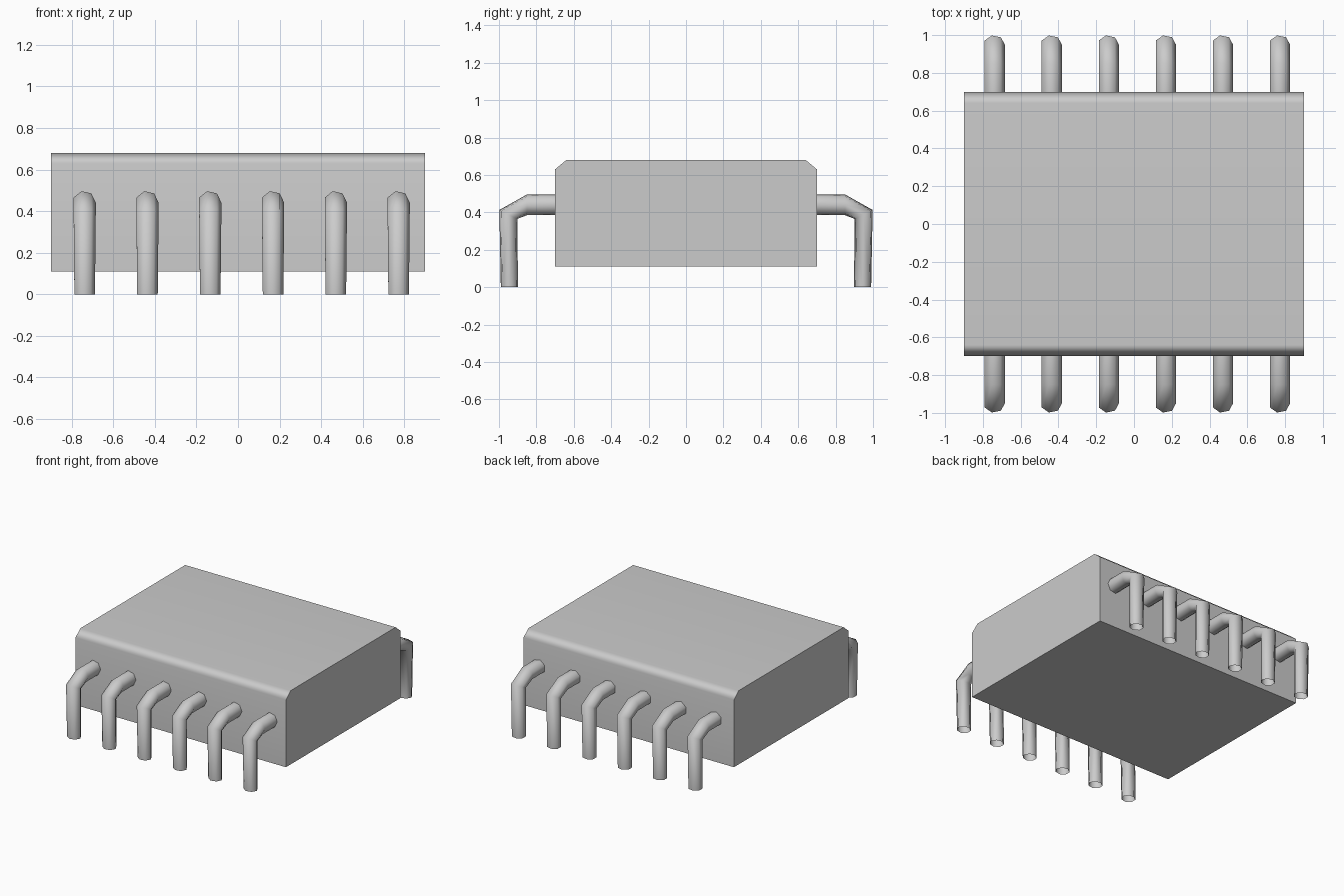
import bpy, bmesh
from math import cos, sin, pi, radians

if "Cube" in bpy.data.objects:
    bpy.data.objects.remove(bpy.data.objects["Cube"])


def finish(bm, name, angle):
    bmesh.ops.recalc_face_normals(bm, faces=bm.faces)
    mesh = bpy.data.meshes.new(name)
    bm.to_mesh(mesh)
    bm.free()
    obj = bpy.data.objects.new(name, mesh)
    bpy.context.collection.objects.link(obj)
    bpy.ops.object.select_all(action='DESELECT')
    obj.select_set(True)
    bpy.context.view_layer.objects.active = obj
    bpy.ops.object.shade_smooth_by_angle(angle=radians(angle))
    return obj


# Chip body: chamfered end profile extruded along x
profile = [(-0.7, 0.11), (0.7, 0.11), (0.7, 0.63),
           (0.64, 0.68), (-0.64, 0.68), (-0.7, 0.63)]
bm = bmesh.new()
face = bm.faces.new([bm.verts.new((-0.9, y, z)) for y, z in profile])
ext = bmesh.ops.extrude_face_region(bm, geom=[face])
new_verts = [g for g in ext['geom'] if isinstance(g, bmesh.types.BMVert)]
bmesh.ops.translate(bm, vec=(1.8, 0, 0), verts=new_verts)
body = finish(bm, "chip_body", 60)
weighted = body.modifiers.new("flat_top_normals", 'WEIGHTED_NORMAL')
weighted.keep_sharp = True

# Bent pins: seven-sided open tubes; each ring is (outer, inner) in (y, z)
SIDES = 7
RINGS = [((0.69, 0.496), (0.69, 0.385)),
         ((0.85, 0.496), (0.85, 0.385)),
         ((0.998, 0.413), (0.902, 0.365)),
         ((0.99, 0.0), (0.898, 0.0))]
PEAK = sin(4 * pi / SIDES)


def add_pin(index):
    x = 0.015 + (index - 2.5) * 0.302
    bm = bmesh.new()
    loops = []
    for n, (outer, inner) in enumerate(RINGS):
        radius = 0.052 if n == 3 else 0.056
        loop = []
        for k in range(SIDES):
            a = 2 * pi * k / SIDES
            t = 0.5 + 0.5 * sin(a) / PEAK
            y = inner[0] + (outer[0] - inner[0]) * t
            z = inner[1] + (outer[1] - inner[1]) * t
            loop.append(bm.verts.new((x + radius * cos(a), y, z)))
        loops.append(loop)
    for a, b in zip(loops, loops[1:]):
        for k in range(SIDES):
            j = (k + 1) % SIDES
            bm.faces.new((a[k], a[j], b[j], b[k]))
    # normals should point away from the tube axis
    pin = finish(bm, f"pin_pair_{index + 1}", 65)
    mirror = pin.modifiers.new("opposite_side", 'MIRROR')
    mirror.use_axis = (False, True, False)
    mirror.use_mirror_merge = False
    mirror.mirror_object = body


for i in range(6):
    add_pin(i)
